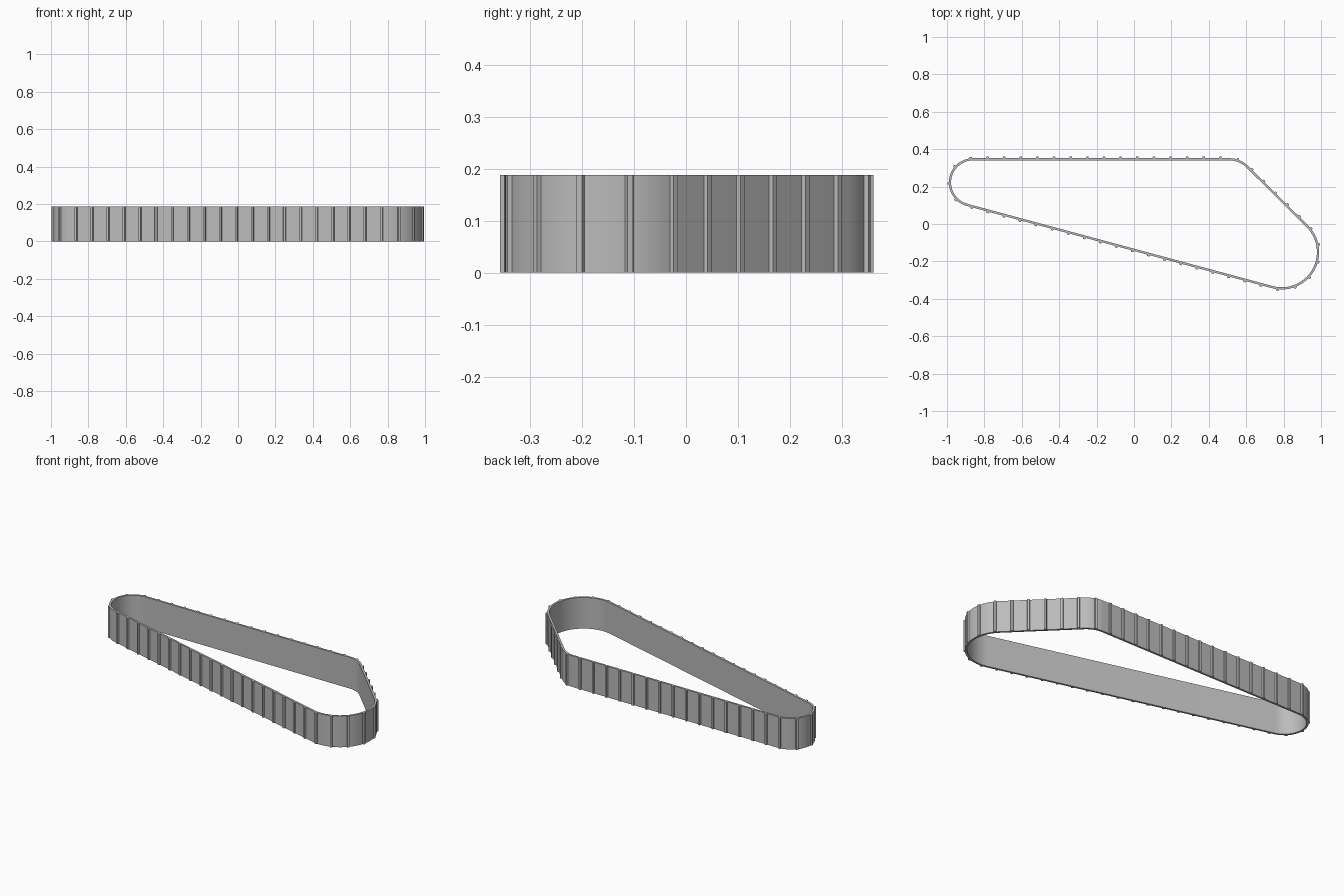
import bpy, bmesh, math
from mathutils import Vector

cube = bpy.data.objects.get("Cube")
if cube:
    bpy.data.objects.remove(cube, do_unlink=True)

HEIGHT, THICK, RIBS = 0.188, 0.012, 50

# Pulley circles the belt wraps, counter-clockwise: centre and outer radius
pulleys = [(Vector((-0.86, 0.222)), 0.13),
           (Vector((0.79, -0.15)), 0.20),
           (Vector((0.51, 0.212)), 0.14)]


def direction(a):
    return Vector((math.cos(a), math.sin(a)))


def tangent_angle(a, b):
    """Outward normal angle of the straight run from pulley a to pulley b."""
    d = b[0] - a[0]
    return math.atan2(d.y, d.x) - math.acos((a[1] - b[1]) / d.length)


count = len(pulleys)
leave = [tangent_angle(pulleys[i], pulleys[(i + 1) % count]) for i in range(count)]
arcs = []
for i, (centre, radius) in enumerate(pulleys):
    start = leave[i - 1]
    arcs.append((centre, radius, start, (leave[i] - start) % math.tau))

grey = bpy.data.materials.new("belt grey")
grey.use_nodes = True
colour = (0.5, 0.5, 0.5, 1)
grey.diffuse_color = colour
grey.node_tree.nodes["Principled BSDF"].inputs["Base Color"].default_value = colour


def make_object(name, bm):
    bmesh.ops.recalc_face_normals(bm, faces=bm.faces)
    mesh = bpy.data.meshes.new(name)
    bm.to_mesh(mesh)
    bm.free()
    mesh.materials.append(grey)
    ob = bpy.data.objects.new(name, mesh)
    bpy.context.collection.objects.link(ob)
    return ob


# Belt band: a rectangular section swept round the outline
bm = bmesh.new()
rings = []
for centre, radius, start, sweep in arcs:
    steps = max(6, round(sweep / math.radians(6)))
    for k in range(steps + 1):
        n = direction(start + sweep * k / steps)
        outer, inner = centre + n * radius, centre + n * (radius - THICK)
        rings.append([bm.verts.new((p.x, p.y, z)) for p, z in
                      ((outer, 0), (outer, HEIGHT), (inner, HEIGHT), (inner, 0))])
for i, ring in enumerate(rings):
    after = rings[(i + 1) % len(rings)]
    for j in range(4):
        k = (j + 1) % 4
        bm.faces.new((ring[j], after[j], after[k], ring[k]))
belt = make_object("belt_band", bm)
bpy.ops.object.select_all(action='DESELECT')
belt.select_set(True)
bpy.context.view_layer.objects.active = belt
bpy.ops.object.shade_smooth_by_angle(angle=math.radians(30))

# Arcs and straight runs with their lengths along the inner face
runs = []
for i, (centre, radius, start, sweep) in enumerate(arcs):
    runs.append(("arc", i, (radius - THICK) * sweep))
    n = direction(leave[i])
    other, other_radius = pulleys[(i + 1) % count]
    runs.append(("line", i, (other + n * other_radius - centre - n * radius).length))
total = sum(r[2] for r in runs)


def on_belt(s):
    """Outer surface point and outward normal at distance s."""
    s %= total
    for kind, i, length in runs:
        if s <= length:
            break
        s -= length
    centre, radius, start, sweep = arcs[i]
    if kind == "arc":
        n = direction(start + sweep * s / length)
        return centre + n * radius, n
    n = direction(leave[i])
    return centre + n * radius + Vector((-n.y, n.x)) * s, n


# Cross ribs: low trapezoid bars evenly spaced round the outside
profile = ((-0.009, -0.003), (0.009, -0.003), (0.0055, 0.008), (-0.0055, 0.008))
bm = bmesh.new()
for r in range(RIBS):
    p, n = on_belt(r * total / RIBS - 0.077)
    t = Vector((-n.y, n.x))
    corners = [p + t * u + n * v for u, v in profile]
    low = [bm.verts.new((c.x, c.y, 0)) for c in corners]
    high = [bm.verts.new((c.x, c.y, HEIGHT)) for c in corners]
    bm.faces.new(low)
    bm.faces.new(high)
    for j in range(4):
        k = (j + 1) % 4
        bm.faces.new((low[j], low[k], high[k], high[j]))
make_object("belt_ribs", bm)
